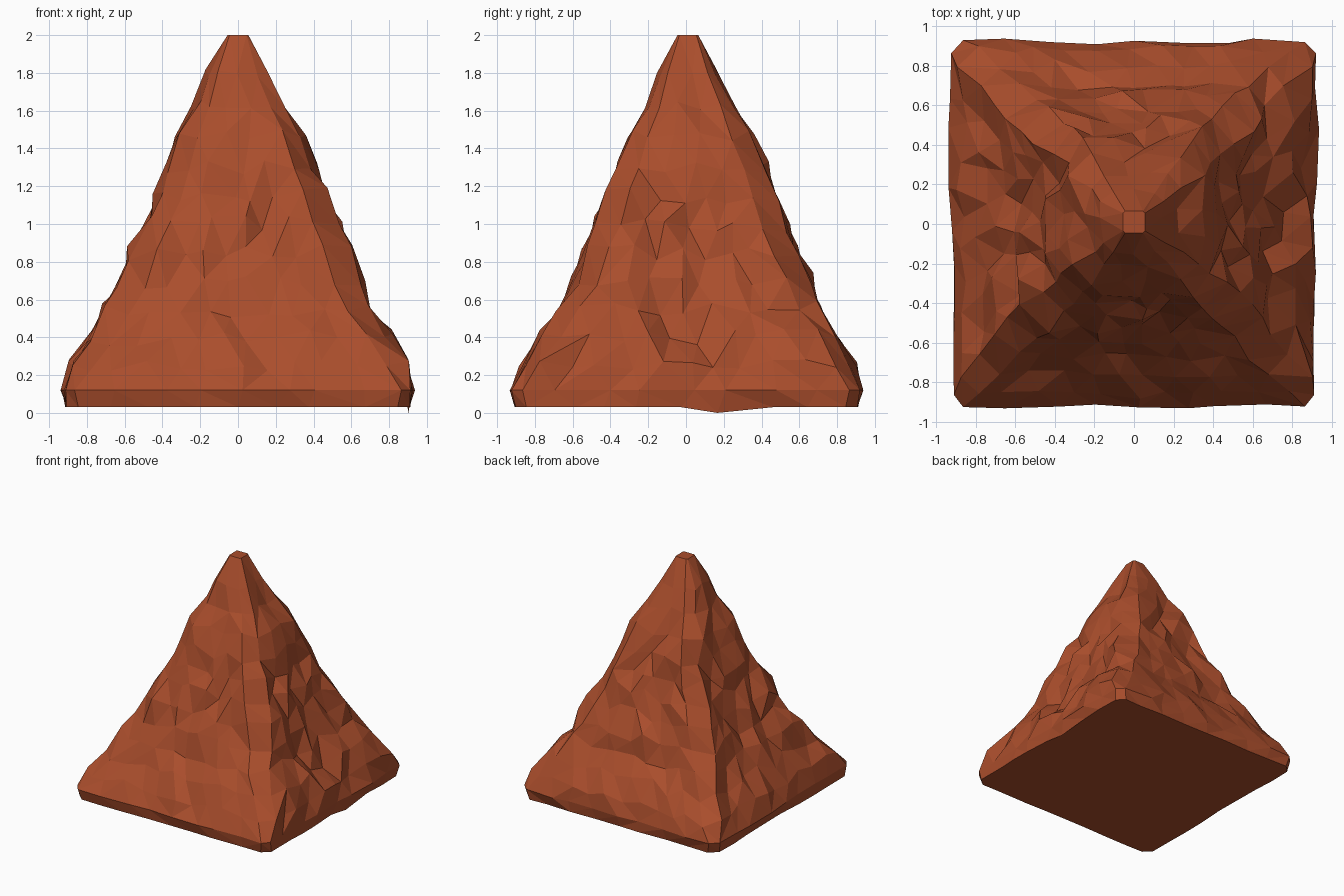
import bpy, bmesh, math, random

if "Cube" in bpy.data.objects:
    bpy.data.objects.remove(bpy.data.objects["Cube"])

random.seed(7)

# Levels: z, half width, centre x, centre y, corner chamfer, segments per side, roughness
levels = [
    (0.03, 0.905, 0.00, 0.00, 0.06, 8, 0.008),
    (0.12, 0.925, 0.00, 0.00, 0.06, 8, 0.015),
    (0.25, 0.875, 0.00, 0.01, 0.09, 10, 0.025),
    (0.40, 0.780, 0.00, 0.02, 0.10, 9, 0.035),
    (0.55, 0.690, 0.00, 0.02, 0.11, 8, 0.035),
    (0.70, 0.622, 0.01, 0.03, 0.12, 7, 0.035),
    (0.85, 0.558, 0.01, 0.03, 0.12, 7, 0.035),
    (1.00, 0.495, 0.02, 0.03, 0.12, 6, 0.035),
    (1.15, 0.435, 0.02, 0.03, 0.11, 5, 0.032),
    (1.30, 0.380, 0.02, 0.03, 0.10, 4, 0.030),
    (1.47, 0.315, 0.01, 0.02, 0.09, 3, 0.028),
    (1.63, 0.232, 0.01, 0.02, 0.07, 3, 0.022),
    (1.80, 0.155, 0.00, 0.01, 0.05, 2, 0.015),
    (2.00, 0.055, 0.00, 0.01, 0.01, 1, 0.0),
]
side_rough = [0.8, 1.25, 1.0, 1.25]      # front, right, back, left
CORNER = 0.12                            # share of loop parameter used by a chamfer

bm = bmesh.new()


def ring(level):
    """Roughened chamfered square; returns (loop parameter, vertex) pairs."""
    z, h, cx, cy, c, n, rough = level
    pts = []
    for s in range(4):
        a = s * math.pi / 2
        ca, sa = round(math.cos(a)), round(math.sin(a))
        for k in range(n + 1):
            f = k / n
            inner = 0 < k < n
            if inner:
                f += random.uniform(-0.28, 0.28) / n
            r = rough * side_rough[s]
            out = h + random.uniform(-1.0, 1.0) * r
            along = (2 * f - 1) * (h - c)
            zz = z + (random.uniform(-1.3, 1.3) * rough if 0.2 < z < 1.95 else 0)
            x, y = along, -out
            v = bm.verts.new((cx + x * ca - y * sa, cy + x * sa + y * ca, zz))
            pts.append((s + f * (1 - CORNER), v))
    return pts


def stitch(lo, hi):
    """Triangulate between two loops with different vertex counts."""
    lo = lo + [(4.0, lo[0][1])]
    hi = hi + [(4.0, hi[0][1])]
    i = j = 0
    while i < len(lo) - 1 or j < len(hi) - 1:
        up = i == len(lo) - 1 or (j < len(hi) - 1 and
             lo[i][0] + lo[i + 1][0] > hi[j][0] + hi[j + 1][0])
        if up:
            bm.faces.new((lo[i][1], hi[j + 1][1], hi[j][1]))
            j += 1
        else:
            bm.faces.new((lo[i][1], lo[i + 1][1], hi[j][1]))
            i += 1


# Rocky slopes, flat cap and flat underside
rings = [ring(l) for l in levels]
for lo, hi in zip(rings, rings[1:]):
    stitch(lo, hi)
bm.faces.new([v for _, v in rings[-1]])
bm.faces.new([v for _, v in reversed(rings[0])])

# Small downward spur under the right edge
spur = min((v for _, v in rings[0]), key=lambda v: (v.co.x - 0.9) ** 2 + (v.co.y - 0.08) ** 2)
spur.co.z = 0.0
bmesh.ops.recalc_face_normals(bm, faces=bm.faces)

mesh = bpy.data.meshes.new("rocky_peak")
bm.to_mesh(mesh)
bm.free()
peak = bpy.data.objects.new("rocky_peak", mesh)
bpy.context.collection.objects.link(peak)

# Rust red rock
rock = bpy.data.materials.new("rust_rock")
rock.diffuse_color = (0.40, 0.075, 0.025, 1)
rock.use_nodes = True
rock.node_tree.nodes["Principled BSDF"].inputs["Base Color"].default_value = rock.diffuse_color
mesh.materials.append(rock)
